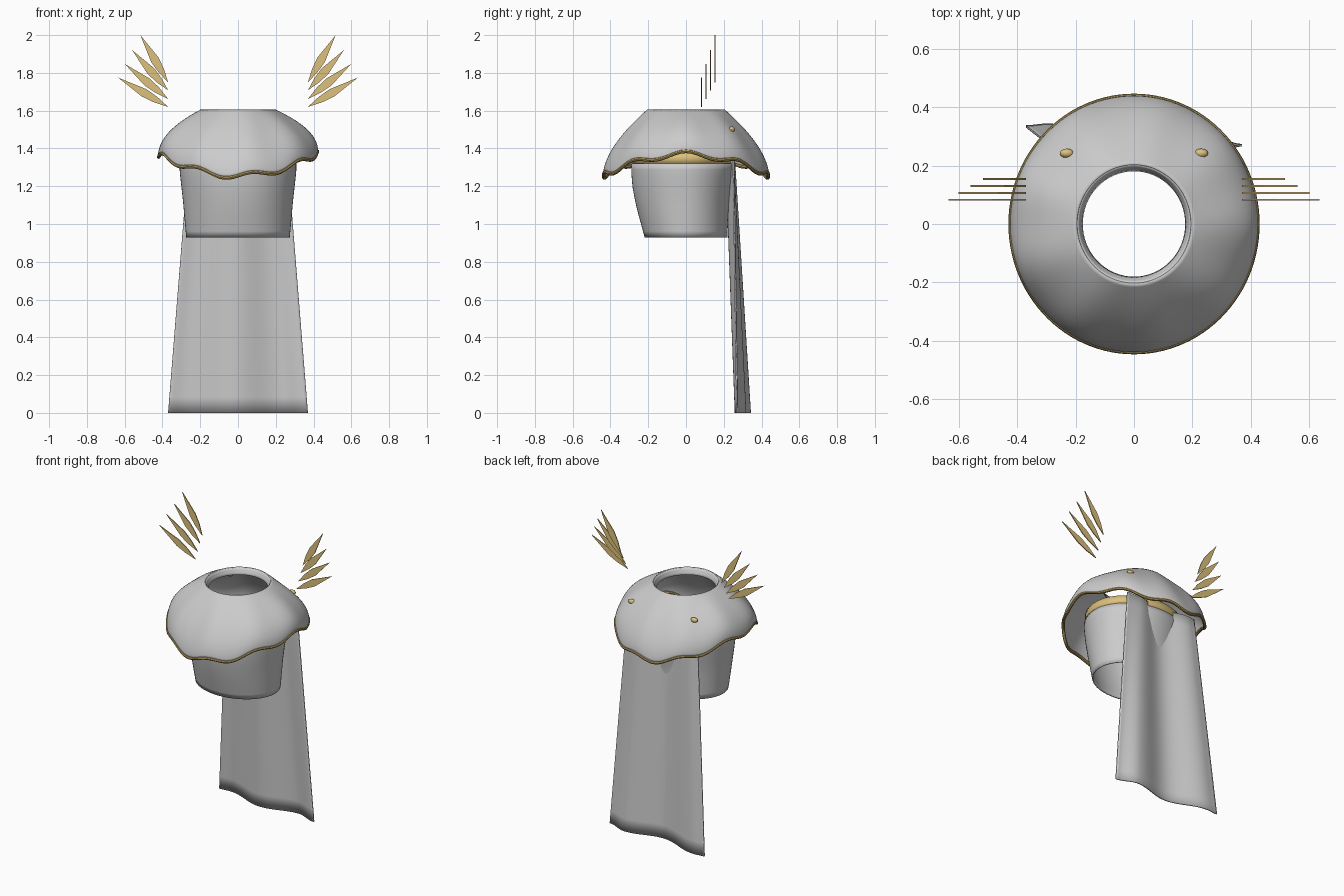
import bpy, bmesh, math
from math import sin, cos, pi

if "Cube" in bpy.data.objects:
    bpy.data.objects.remove(bpy.data.objects["Cube"])


def material(name, rgb):
    m = bpy.data.materials.new(name)
    m.diffuse_color = (*rgb, 1)
    m.use_nodes = True
    m.node_tree.nodes["Principled BSDF"].inputs["Base Color"].default_value = m.diffuse_color
    return m


GOLD = material("gold", (0.72, 0.53, 0.2))
DARK_GOLD = material("dark_gold", (0.5, 0.36, 0.12))


def finish(name, bm, mat=None, thick=0, smooth=True):
    bmesh.ops.recalc_face_normals(bm, faces=bm.faces[:])
    me = bpy.data.meshes.new(name)
    bm.to_mesh(me)
    bm.free()
    ob = bpy.data.objects.new(name, me)
    bpy.context.collection.objects.link(ob)
    if mat:
        me.materials.append(mat)
    if thick:
        s = ob.modifiers.new("thickness", 'SOLIDIFY')
        s.thickness = thick
        s.offset = 0
    if smooth:
        bpy.ops.object.select_all(action='DESELECT')
        ob.select_set(True)
        bpy.context.view_layer.objects.active = ob
        bpy.ops.object.shade_smooth_by_angle(angle=math.radians(40))
    return ob


def surface(name, f, nu, nv, closed=True, **kw):
    """Grid surface f(u, v), u around or across, v down."""
    bm = bmesh.new()
    cols = nu if closed else nu + 1
    rows = [[bm.verts.new(f(i / nu, j / nv)) for i in range(cols)] for j in range(nv + 1)]
    for a, b in zip(rows, rows[1:]):
        for i in range(nu):
            k = (i + 1) % cols
            bm.faces.new((a[i], a[k], b[k], b[i]))
    return finish(name, bm, **kw)


def interp(points, x, ease=False):
    for (x0, *a), (x1, *b) in zip(points, points[1:]):
        if x <= x1 + 1e-6:
            t = (x - x0) / (x1 - x0)
            if ease:
                t = (1 - cos(pi * t)) / 2
            return [p + (q - p) * t for p, q in zip(a, b)]
    return list(points[-1][1:])


# Shoulder capelet with scalloped hem
def capelet(u, v):
    a = 2 * pi * u
    hem = 1.313 + 0.057 * cos(2 * a) + 0.015 * cos(9 * a)
    h = v ** 1.2
    r = 1 - (1 - h) ** (1.65 + 0.45 * cos(a) ** 2)
    return ((0.195 + 0.225 * r) * cos(a), (0.203 + 0.233 * r) * sin(a), 1.603 + (hem - 1.603) * h)


surface("shoulder_capelet", capelet, 108, 20, thick=0.008)

# Turned-in neck collar
surface("neck_collar", lambda u, v: ((0.195 - 0.017 * v) * cos(2 * pi * u),
                                     (0.203 - 0.02 * v) * sin(2 * pi * u),
                                     1.602 - 0.04 * v), 64, 3, thick=0.006)

# Gold piping along the hem
def piping(u, v):
    x, y, z = capelet(u, 1)
    a, b, r = 2 * pi * u, 2 * pi * v, 0.010
    return (x + r * cos(b) * cos(a), y + r * cos(b) * sin(a), z + r * sin(b))


surface("capelet_piping", piping, 108, 8, mat=DARK_GOLD)

# Bodice: z, half width, front y, back y
BODICE = [(0.93, 0.27, -0.215, 0.215), (1.05, 0.281, -0.248, 0.22), (1.12, 0.287, -0.265, 0.226),
          (1.2, 0.296, -0.28, 0.238), (1.28, 0.305, -0.286, 0.252), (1.38, 0.305, -0.284, 0.255)]


def bodice(z, a, s=1.0):
    rx, front, back = interp(BODICE, z)
    return (s * rx * cos(a), s * (back if sin(a) > 0 else -front) * sin(a), z)


surface("bodice", lambda u, v: bodice(1.32 - 0.39 * v, 2 * pi * u), 64, 12, thick=0.008)
surface("bodice_neck_band", lambda u, v: bodice(1.375 - 0.057 * v, 2 * pi * u, 0.98),
        64, 2, mat=GOLD, thick=0.01)

# Long back cape with folds: across, y at hem, y at top
FOLDS = [(-1, 0.334, 0.25), (-0.8, 0.34, 0.255), (-0.05, 0.262, 0.212),
         (0.62, 0.315, 0.25), (1, 0.27, 0.25)]


def cape(u, v):
    s = 2 * u - 1
    low, high = interp(FOLDS, s, ease=True)
    return (s * (0.262 + 0.108 * v), high + (low - high) * v, 1.35 * (1 - v))


surface("back_cape", cape, 48, 16, closed=False, thick=0.008)

# Fan of gold blades: y, base z, tip x, tip z
BLADES = [(0.083, 1.62, 0.635, 1.775), (0.106, 1.662, 0.6, 1.848),
          (0.13, 1.708, 0.56, 1.92), (0.154, 1.75, 0.517, 2.0)]
for side, label in ((1, "right"), (-1, "left")):
    for n, (y, bz, tx, tz) in enumerate(BLADES):
        bx = 0.37
        dx, dz = tx - bx, tz - bz
        L = math.hypot(dx, dz)
        nx, nz = -dz / L, dx / L
        outline = [(0, 0), (0.25, 0.017), (0.48, 0.023), (1, 0), (0.48, -0.023), (0.25, -0.017)]
        bm = bmesh.new()
        vs = [bm.verts.new((side * (bx + dx * t + nx * w), y, bz + dz * t + nz * w))
              for t, w in outline]
        bm.faces.new(vs)
        finish(f"{label}_blade_{n + 1}", bm, mat=GOLD, thick=0.006, smooth=False)

    # Small clasp on the back of each shoulder
    bm = bmesh.new()
    bmesh.ops.create_uvsphere(bm, u_segments=12, v_segments=8, radius=1)
    bmesh.ops.scale(bm, vec=(0.024, 0.016, 0.016), verts=bm.verts[:])
    bmesh.ops.translate(bm, vec=(side * 0.23, 0.242, 1.5), verts=bm.verts[:])
    finish(f"{label}_clasp", bm, mat=GOLD)
